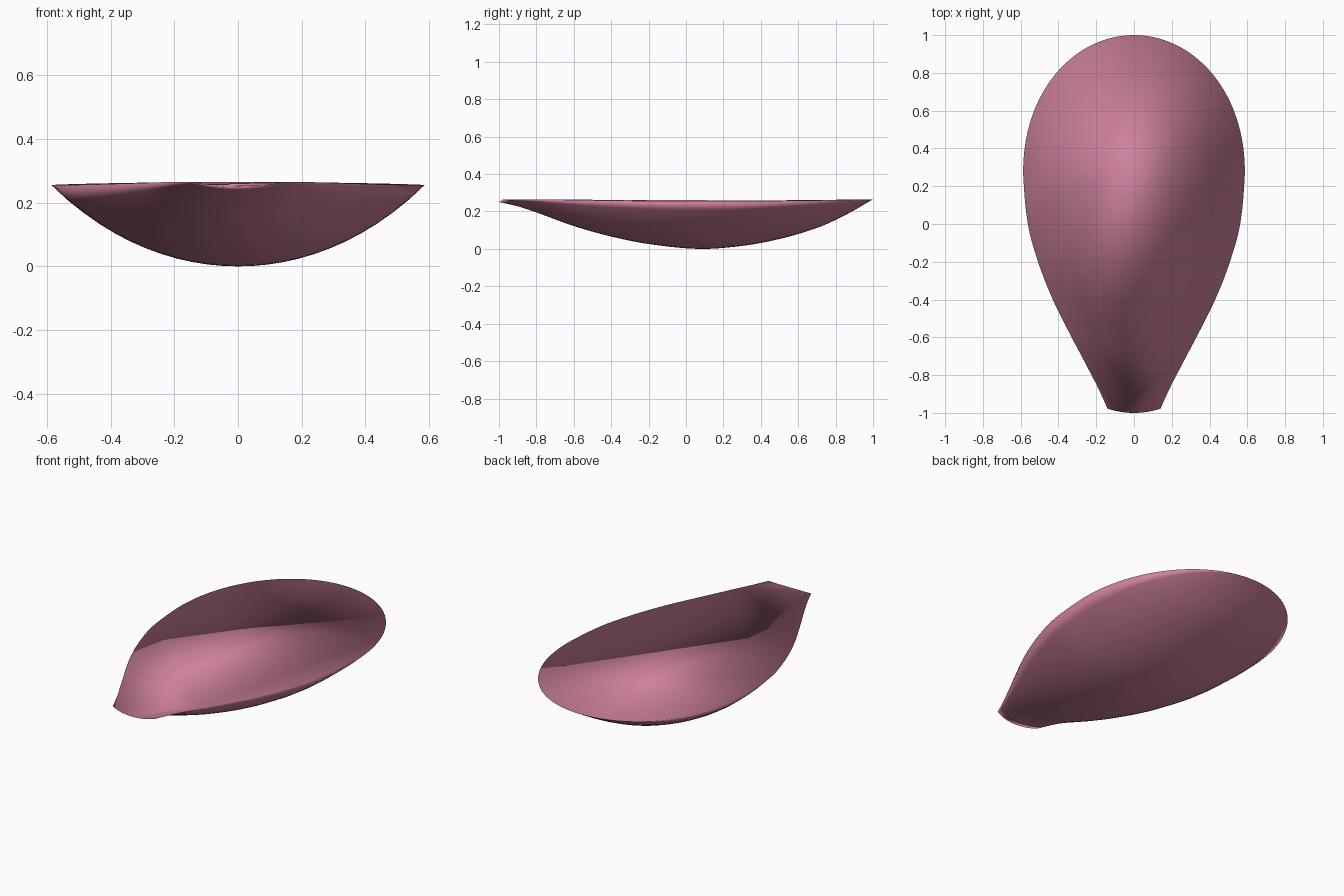
import bpy, bmesh, math

if "Cube" in bpy.data.objects:
    bpy.data.objects.remove(bpy.data.objects["Cube"])

# Half width (narrow part) and keel height along the length (y)
WIDTH = [(-1, .14), (-.9, .18), (-.8, .225), (-.6, .33), (-.4, .43), (-.2, .508), (0, .562),
         (.27, .587), (.5, .587)]
KEEL = [(-1, .25), (-.9, .228), (-.8, .195), (-.6, .122), (-.4, .066), (-.2, .026), (.07, 0),
        (.3, .016), (.5, .053), (.7, .112), (.85, .18), (1, .265)]


def sample(table, y):
    # Smooth cubic interpolation through the table
    n = len(table)
    i = max(k for k in range(n - 1) if table[k][0] <= y or k == 0)
    (y0, a), (y1, b) = table[i], table[i + 1]

    def slope(k):
        p, q = table[max(k - 1, 0)], table[min(k + 1, n - 1)]
        return (q[1] - p[1]) / (q[0] - p[0])
    h = y1 - y0
    t = (y - y0) / h
    return ((2*t**3 - 3*t**2 + 1) * a + (t**3 - 2*t**2 + t) * h * slope(i)
            + (3*t**2 - 2*t**3) * b + (t**3 - t**2) * h * slope(i + 1))


def half_width(y):
    if y > .27:  # rounded back end
        return .587 * math.sqrt(1 - ((y - .27) / .73) ** 2.1)
    return sample(WIDTH, y)


def arc(u):
    # Circular cross-section, 0 at the keel and 1 at the rim
    return (1 - math.sqrt(1 - .52 * u * u)) / (1 - math.sqrt(.48))


# Petal underside: rounded cross-sections swept along the length
NY, NX = 60, 24
bm = bmesh.new()
rows = []
for j in range(NY):
    t = j / NY
    y = -1 + 2 * math.sin(t * math.pi / 2)
    w, k = half_width(y), sample(KEEL, y)
    rim = .255 + .01 * min(1, abs(y - .1) / .9) ** 2
    row = []
    for i in range(NX + 1):
        u = -1 + 2 * i / NX
        lip = .022 * u * u * max(0, (-.8 - y) / .2)
        row.append(bm.verts.new((u * w, y + lip, k + (rim - k) * arc(u))))
    rows.append(row)
for a, b in zip(rows, rows[1:]):
    for i in range(NX):
        bm.faces.new((a[i], b[i], b[i + 1], a[i + 1]))
tip = bm.verts.new((0, 1, .265))
for i in range(NX):
    bm.faces.new((rows[-1][i], tip, rows[-1][i + 1]))

# Nearly flat top closing the rim
left = [r[0] for r in rows]
right = [r[-1] for r in rows]
bm.faces.new(rows[0] + right[1:] + [tip] + left[:0:-1])
bmesh.ops.recalc_face_normals(bm, faces=bm.faces)

me = bpy.data.meshes.new("petal")
bm.to_mesh(me)
bm.free()
petal = bpy.data.objects.new("petal", me)
bpy.context.collection.objects.link(petal)
me.shade_smooth()

mat = bpy.data.materials.new("pink")
mat.diffuse_color = (.62, .22, .34, 1)
mat.use_nodes = True
mat.node_tree.nodes["Principled BSDF"].inputs["Base Color"].default_value = mat.diffuse_color
me.materials.append(mat)
